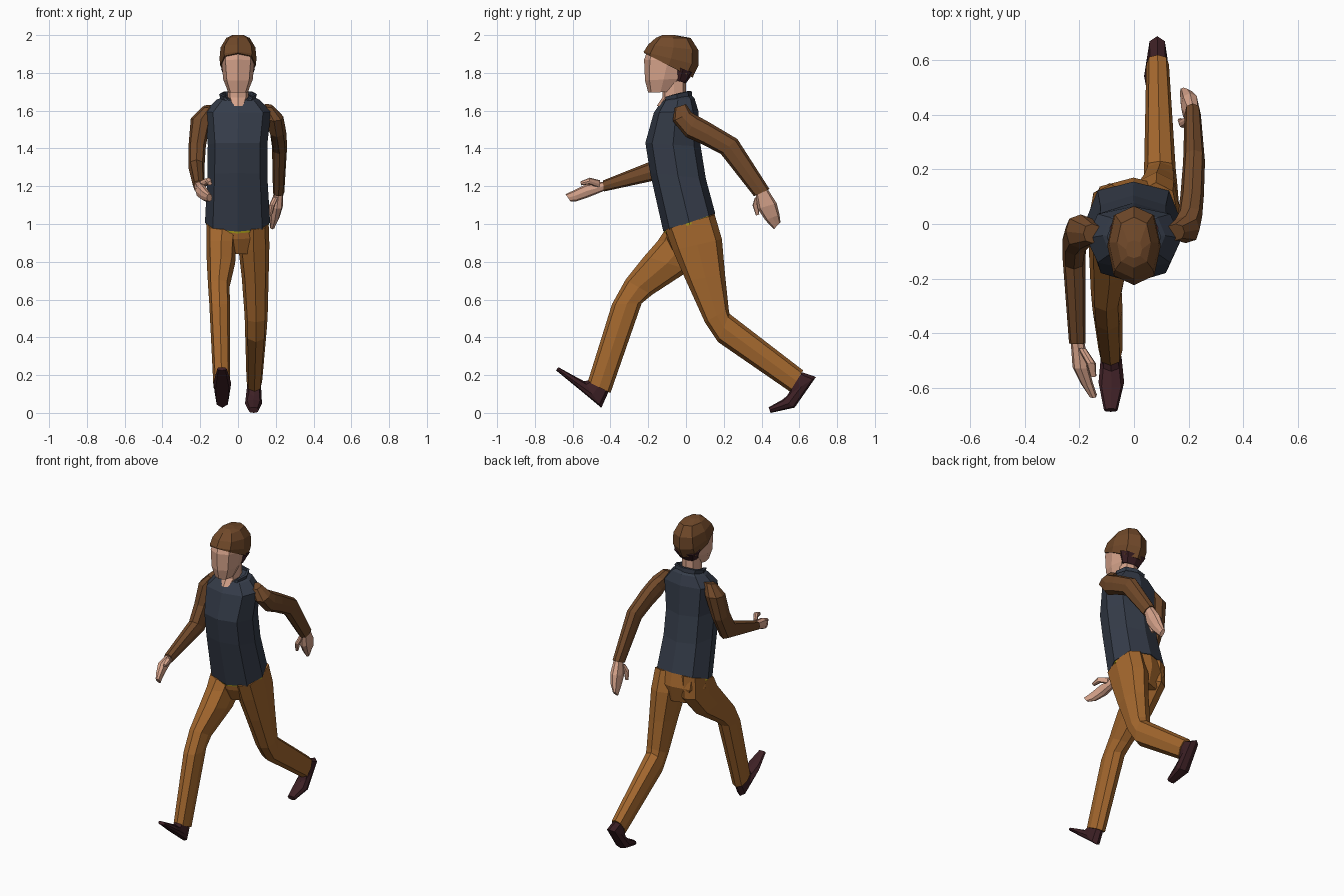
import bpy, bmesh, math


def material(name, rgb):
    m = bpy.data.materials.new(name)
    m.diffuse_color = (*rgb, 1)
    return m


NAVY = material("navy_cloth", (0.036, 0.046, 0.068))
PANTS = material("tan_cloth", (0.37, 0.137, 0.027))
BROWN = material("brown", (0.165, 0.067, 0.023))
SKIN = material("skin", (0.68, 0.37, 0.26))
MAROON = material("dark_maroon", (0.046, 0.014, 0.018))
YELLOW = material("yellow_trim", (0.45, 0.37, 0.012))


def loft(name, mat, rings, n=8, power=0.8, drop_front=None):
    """Skin rings given as (x min, x max, (y, z) front, (y, z) back)."""
    bm = bmesh.new()
    loops = []
    for x0, x1, a, b in rings:
        loop = []
        for i in range(n):
            t = 2 * math.pi * i / n
            u, v = (math.copysign(abs(f) ** power, f) for f in (math.cos(t), math.sin(t)))
            loop.append(bm.verts.new(((x0 + x1) / 2 + v * (x1 - x0) / 2,
                                      (a[0] + b[0]) / 2 + u * (a[0] - b[0]) / 2,
                                      (a[1] + b[1]) / 2 + u * (a[1] - b[1]) / 2)))
        loops.append(loop)
    if drop_front:
        loops[-1][0].co.z -= drop_front
    for p, q in zip(loops, loops[1:]):
        for i in range(n):
            j = (i + 1) % n
            bm.faces.new((p[i], p[j], q[j], q[i]))
    bm.faces.new(loops[0])
    if not drop_front:
        bm.faces.new(loops[-1])
    bmesh.ops.recalc_face_normals(bm, faces=bm.faces)
    me = bpy.data.meshes.new(name)
    bm.to_mesh(me)
    bm.free()
    me.materials.append(mat)
    ob = bpy.data.objects.new(name, me)
    bpy.context.collection.objects.link(ob)
    return ob


# Vest, leaning forward, with collar and thin trim under the hem
loft("vest", NAVY, [
    (-.175, .17, (-.12, .96), (.155, 1.055)),
    (-.162, .155, (-.19, 1.27), (.105, 1.24)),
    (-.16, .155, (-.215, 1.43), (.078, 1.41)),
    (-.175, .175, (-.17, 1.59), (.065, 1.6)),
    (-.115, .115, (-.13, 1.65), (.045, 1.665)),
    (-.07, .07, (-.11, 1.66), (.02, 1.69))])
loft("hem_trim", YELLOW, [
    (-.17, .165, (-.116, .962), (.15, 1.055)),
    (-.17, .165, (-.112, .95), (.153, 1.042))])
collar = loft("collar", NAVY, [
    (-.085, .085, (-.135, 1.62), (.035, 1.64)),
    (-.1, .1, (-.125, 1.67), (.03, 1.705))], drop_front=.055)
solid = collar.modifiers.new("thickness", 'SOLIDIFY')
solid.thickness = .015
loft("neck", SKIN, [
    (-.035, .035, (-.155, 1.625), (-.03, 1.62)),
    (-.055, .055, (-.125, 1.67), (0, 1.68)),
    (-.055, .055, (-.125, 1.76), (.0, 1.78))])

# Head and hair
loft("face", SKIN, [
    (-.052, .052, (-.2, 1.695), (-.07, 1.7)),
    (-.078, .078, (-.217, 1.76), (-.02, 1.77)),
    (-.088, .088, (-.222, 1.87), (.03, 1.86)),
    (-.08, .08, (-.2, 1.93), (.03, 1.92))])
loft("hair", BROWN, [
    (-.094, .094, (-.222, 1.905), (.035, 1.775)),
    (-.098, .098, (-.224, 1.912), (.066, 1.84)),
    (-.092, .092, (-.2, 1.95), (.066, 1.92)),
    (-.062, .062, (-.16, 1.985), (.025, 1.985)),
    (-.03, .03, (-.125, 2.0), (-.06, 2.0))])
loft("nape_hair", MAROON, [
    (-.06, .06, (-.068, 1.765), (.0, 1.745)),
    (-.09, .09, (-.07, 1.84), (.04, 1.8))])

# Sleeves: the right one swings forward, the left one back
loft("forward_sleeve", BROWN, [
    (-.185, -.12, (-.07, 1.615), (.0, 1.63)),
    (-.25, -.14, (-.09, 1.555), (.035, 1.56)),
    (-.262, -.17, (-.115, 1.43), (.0, 1.4)),
    (-.262, -.178, (-.165, 1.34), (-.075, 1.25)),
    (-.238, -.178, (-.44, 1.23), (-.435, 1.172))])
loft("backward_sleeve", BROWN, [
    (.12, .185, (-.06, 1.615), (.0, 1.635)),
    (.14, .24, (-.07, 1.545), (.03, 1.59)),
    (.16, .25, (.0, 1.46), (.06, 1.573)),
    (.17, .256, (.09, 1.42), (.12, 1.54)),
    (.18, .26, (.185, 1.37), (.272, 1.45)),
    (.185, .245, (.36, 1.147), (.442, 1.185))])

# Hands
loft("forward_hand", SKIN, [
    (-.232, -.182, (-.43, 1.225), (-.43, 1.177)),
    (-.225, -.165, (-.53, 1.21), (-.52, 1.14)),
    (-.195, -.15, (-.59, 1.18), (-.58, 1.12)),
    (-.165, -.136, (-.638, 1.158), (-.612, 1.12))])
loft("forward_thumb", SKIN, [
    (-.205, -.175, (-.455, 1.232), (-.46, 1.19)),
    (-.175, -.14, (-.51, 1.245), (-.51, 1.21)),
    (-.16, -.138, (-.56, 1.225), (-.555, 1.205))])
loft("backward_hand", SKIN, [
    (.19, .24, (.37, 1.155), (.435, 1.18)),
    (.172, .238, (.38, 1.08), (.48, 1.11)),
    (.17, .22, (.42, 1.02), (.495, 1.05)),
    (.168, .195, (.465, .972), (.5, 1.01))])
loft("backward_thumb", SKIN, [
    (.185, .215, (.365, 1.14), (.395, 1.15)),
    (.165, .195, (.352, 1.1), (.385, 1.1)),
    (.16, .18, (.37, 1.045), (.388, 1.05))])

# Trousers: seat and two striding legs
loft("trouser_seat", PANTS, [
    (-.165, .16, (-.11, .97), (.15, 1.06)),
    (-.165, .162, (-.1, .92), (.17, .97)),
    (-.1, .1, (-.06, .84), (.14, .86))])
loft("forward_leg", PANTS, [
    (-.168, .0, (-.11, .97), (.145, 1.05)),
    (-.168, -.01, (-.15, .91), (.15, .9)),
    (-.165, -.015, (-.22, .83), (.02, .755)),
    (-.158, -.045, (-.32, .705), (-.18, .625)),
    (-.152, -.042, (-.392, .575), (-.235, .58)),
    (-.13, -.042, (-.52, .165), (-.4, .105))])
loft("backward_leg", PANTS, [
    (.0, .162, (-.11, .97), (.152, 1.05)),
    (.0, .166, (-.07, .86), (.19, .92)),
    (.02, .162, (.0, .7), (.207, .73)),
    (.035, .157, (.1, .48), (.226, .55)),
    (.037, .153, (.17, .375), (.23, .525)),
    (.045, .128, (.55, .113), (.62, .225))])

# Shoes
loft("forward_shoe", MAROON, [
    (-.12, -.05, (-.515, .172), (-.41, .112)),
    (-.122, -.045, (-.54, .168), (-.448, .027)),
    (-.13, -.036, (-.6, .2), (-.56, .12)),
    (-.11, -.06, (-.676, .242), (-.688, .225))])
loft("backward_shoe", MAROON, [
    (.05, .122, (.555, .125), (.615, .215)),
    (.048, .122, (.535, .09), (.688, .19)),
    (.037, .127, (.51, .07), (.575, .028)),
    (.055, .11, (.438, .03), (.448, 0))])
